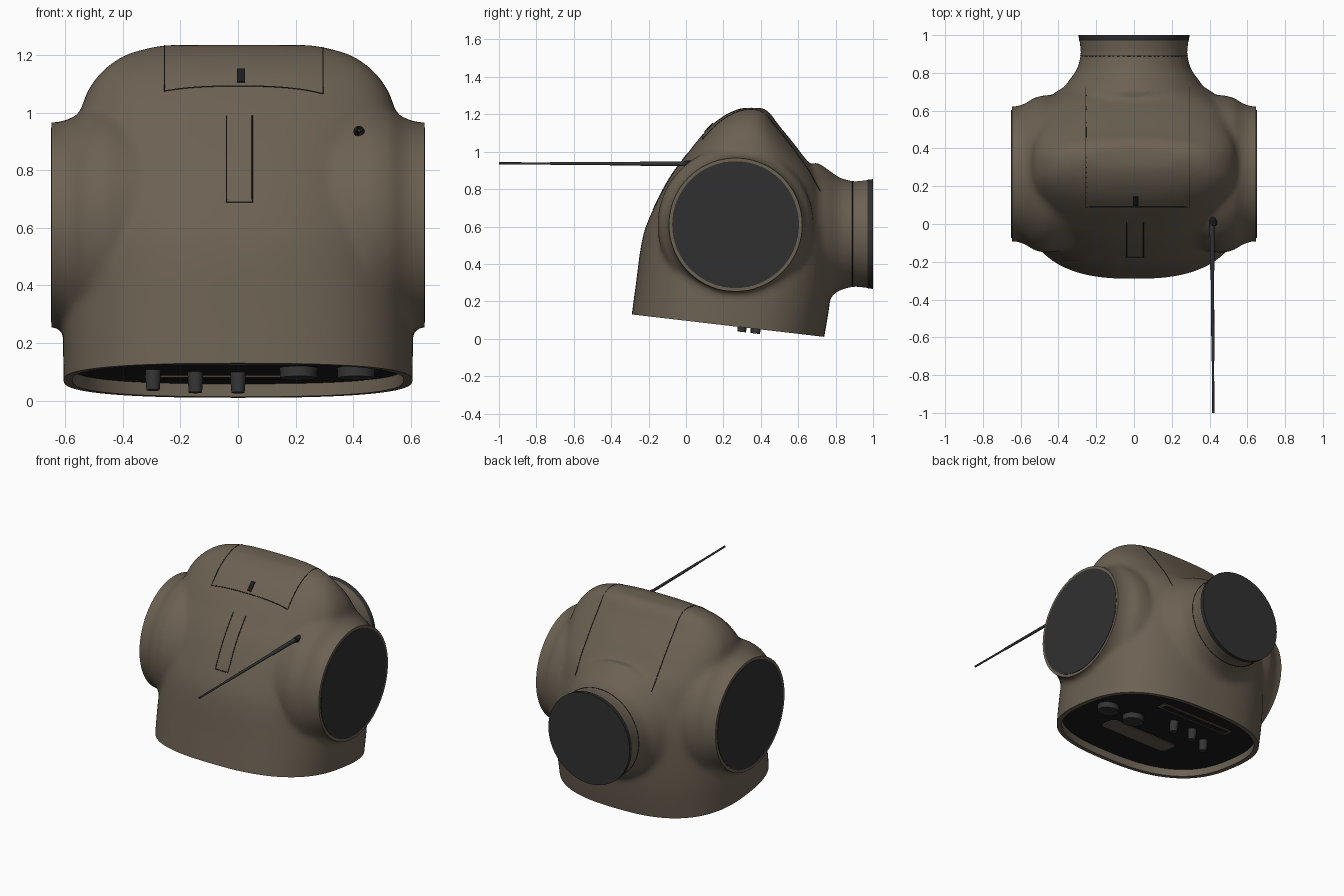
import bpy, bmesh, math
from mathutils import Vector
from mathutils.bvhtree import BVHTree

cube = bpy.data.objects.get("Cube")
if cube:
    bpy.data.objects.remove(cube, do_unlink=True)


def material(name, rgb):
    m = bpy.data.materials.new(name)
    m.use_nodes = True
    m.diffuse_color = (*rgb, 1)
    bsdf = m.node_tree.nodes["Principled BSDF"]
    bsdf.inputs["Base Color"].default_value = (*rgb, 1)
    bsdf.inputs["Roughness"].default_value = 0.7
    return m


BROWN = material("shell brown", (0.15, 0.12, 0.086))
DARK = material("disc charcoal", (0.03, 0.03, 0.03))
BLACK = material("base black", (0.012, 0.012, 0.012))
METAL = material("knob grey", (0.035, 0.035, 0.037))


def loft(bm, rings):
    """Skin a closed solid through equal-sized rings of points."""
    rows = [[bm.verts.new(p) for p in ring] for ring in rings]
    n = len(rows[0])
    for a, b in zip(rows, rows[1:]):
        for i in range(n):
            j = (i + 1) % n
            bm.faces.new((a[i], a[j], b[j], b[i]))
    bm.faces.new(rows[0][::-1])
    bm.faces.new(rows[-1])


def rings_on_axis(base, axis, profile, n=64):
    """Circles along an axis; profile holds (distance, radius) pairs."""
    base, axis = Vector(base), Vector(axis).normalized()
    u = axis.orthogonal().normalized()
    v = axis.cross(u)
    turn = [i * math.tau / n for i in range(n)]
    return [[base + axis * d + (u * math.cos(t) + v * math.sin(t)) * r for t in turn]
            for d, r in profile]


def finish(name, bm, *mats):
    bmesh.ops.recalc_face_normals(bm, faces=bm.faces)
    me = bpy.data.meshes.new(name)
    bm.to_mesh(me)
    bm.free()
    ob = bpy.data.objects.new(name, me)
    bpy.context.collection.objects.link(ob)
    for m in mats:
        me.materials.append(m)
    bpy.ops.object.select_all(action="DESELECT")
    ob.select_set(True)
    bpy.context.view_layer.objects.active = ob
    bpy.ops.object.shade_smooth_by_angle(angle=math.radians(35))
    return ob


def turned(name, base, axis, profile, mat, n=64):
    bm = bmesh.new()
    loft(bm, rings_on_axis(base, axis, profile, n))
    return finish(name, bm, mat)


def spline(keys, steps=5):
    """Catmull-Rom interpolation of tuples."""
    k = [Vector(p) for p in keys]
    k = [k[0]] + k + [k[-1]]
    out = []
    for a, b, c, d in zip(k, k[1:], k[2:], k[3:]):
        for s in range(steps):
            t = s / steps
            out.append(0.5 * (2 * b + (c - a) * t + (2 * a - 5 * b + 4 * c - d) * t ** 2
                              + (3 * b - a - 3 * c + d) * t ** 3))
    return out + [k[-1]]


def section(z, front, back, half):
    """Rounded, slightly square horizontal section."""
    pts = []
    for i in range(72):
        c, s = math.cos(i * math.tau / 72), math.sin(i * math.tau / 72)
        x = math.copysign(abs(c) ** (2 / 2.6), c) * half
        y = math.copysign(abs(s) ** (2 / 2.6), s) * (back - front) / 2
        pts.append((x, (front + back) / 2 + y, z))
    return pts


# Shell: height, front, back and half width of each section
SECTIONS = [(-0.15, -0.325, 0.71, 0.6), (0.13, -0.29, 0.76, 0.607), (0.3, -0.267, 0.78, 0.605),
            (0.5, -0.24, 0.79, 0.59), (0.63, -0.203, 0.78, 0.58), (0.84, -0.1, 0.72, 0.565),
            (0.98, 0.0, 0.625, 0.55), (1.07, 0.07, 0.555, 0.525), (1.15, 0.145, 0.49, 0.465),
            (1.205, 0.225, 0.45, 0.38), (1.235, 0.3, 0.41, 0.26)]
SIDE = (0, 0.265, 0.61)
NECK = (0, 0, 0.56)
bm = bmesh.new()
loft(bm, [section(*k) for k in spline(SECTIONS)])
for sx in (-1, 1):
    loft(bm, rings_on_axis(SIDE, (sx, 0, 0), [(0.3, 0.39), (0.46, 0.42), (0.53, 0.405),
         (0.57, 0.375), (0.62, 0.357), (0.76, 0.355)]))
loft(bm, rings_on_axis(NECK, (0, 1, 0), [(0.45, 0.3), (0.7, 0.385), (0.76, 0.345),
     (0.82, 0.3), (0.9, 0.28), (1.0, 0.293), (1.1, 0.3)]))
shell = finish("shell", bm, BROWN)
remesh = shell.modifiers.new("merge", "REMESH")
remesh.mode = "VOXEL"
remesh.voxel_size = 0.018
soften = shell.modifiers.new("soften", "SMOOTH")
soften.factor = 0.5
soften.iterations = 8
bpy.context.view_layer.update()
evaluated = shell.evaluated_get(bpy.context.evaluated_depsgraph_get())
bm = bmesh.new()
bm.from_mesh(evaluated.to_mesh())
evaluated.to_mesh_clear()
bpy.data.objects.remove(shell, do_unlink=True)


def slice_flat(point, normal):
    """Cut the shell with a plane and cap the opening."""
    geom = bm.verts[:] + bm.edges[:] + bm.faces[:]
    cut = bmesh.ops.bisect_plane(bm, geom=geom, plane_co=point, plane_no=normal, clear_outer=True)
    ring = [v for v in cut["geom_cut"] if isinstance(v, bmesh.types.BMVert)]
    bmesh.ops.remove_doubles(bm, verts=ring, dist=0.005)
    edges = [e for e in bm.edges if e.is_boundary]
    return bmesh.ops.contextual_create(bm, geom=edges)["faces"]


# Trim the side ports, the neck and the slanted underside
SLOPE = -0.1165
DOWN = Vector((0, SLOPE, -1)).normalized()
DEPTH = 0.045


def under(x, y, lift=DEPTH):
    return Vector((x, y, 0.13 + SLOPE * (y + 0.29))) - DOWN * lift


for sx in (-1, 1):
    slice_flat((sx * 0.647, 0, 0), (sx, 0, 0))
slice_flat((0, 0.976, 0), (0, 1, 0))
base = slice_flat(under(0, 0, 0), DOWN)

# Recessed base inside a thin rim
bmesh.ops.inset_region(bm, faces=base, thickness=0.03, use_even_offset=False)
walls = bmesh.ops.extrude_face_region(bm, geom=base)
floor = [f for f in walls["geom"] if isinstance(f, bmesh.types.BMFace)]
bmesh.ops.delete(bm, geom=[f for f in base if f.is_valid], context="FACES_ONLY")
bmesh.ops.translate(bm, verts=list({v for f in floor for v in f.verts}), vec=-DOWN * DEPTH)
for f in bm.faces:
    f.material_index = 0
for f in floor:
    f.material_index = 1
tree = BVHTree.FromBMesh(bm)
finish("shell", bm, BROWN, BLACK)

# Discs closing the ports and the neck
for side, sx in (("left", 1), ("right", -1)):
    turned(side + "_port_disc", SIDE, (sx, 0, 0), [(0.642, 0.339), (0.65, 0.339)], DARK)
turned("neck_disc", NECK, (0, 1, 0), [(0.97, 0.288), (0.976, 0.292), (1.0, 0.293)], DARK)


def seam(name, rays, closed=False):
    """Thin dark line laid on the shell where the rays hit."""
    hits = [tree.ray_cast(Vector(o), Vector(d))[0] for o, d in rays]
    hits = [h for h in hits if h]
    cu = bpy.data.curves.new(name, "CURVE")
    cu.dimensions = "3D"
    cu.bevel_depth = 0.0025
    cu.bevel_resolution = 0
    sp = cu.splines.new("POLY")
    sp.points.add(len(hits) - 1)
    for p, h in zip(sp.points, hits):
        p.co = (*h, 1)
    sp.use_cyclic_u = closed
    cu.materials.append(BLACK)
    bpy.context.collection.objects.link(bpy.data.objects.new(name, cu))


def along(corners, steps=24):
    pts = [Vector(c) for c in corners]
    return [a.lerp(b, i / steps) for a, b in zip(pts, pts[1:]) for i in range(steps + 1)]


# Panel seams on the crown, front and neck
top = along([(-0.255, 0.72), (-0.255, 0.09), (0.295, 0.09), (0.295, 0.72)])
seam("crown_panel_seam", [((p.x, p.y, 3), (0, 0, -1)) for p in top])
front = along([(-0.04, 0.99), (-0.04, 0.69), (0.05, 0.69), (0.05, 0.99)])
seam("front_panel_seam", [((p.x, -3, p.y), (0, 1, 0)) for p in front])
around = [Vector((math.cos(i * math.tau / 64), 0, math.sin(i * math.tau / 64))) for i in range(64)]
seam("neck_seam", [(Vector((0, 0.89, 0.56)) + d * 0.5, -d) for d in around], True)


def plate(name, centre, normal, size, mat, corner=0.0):
    """Thin plate lying square to a normal, width kept along x."""
    bm = bmesh.new()
    bmesh.ops.create_cube(bm, size=1)
    bmesh.ops.scale(bm, verts=bm.verts, vec=size)
    if corner:
        upright = [e for e in bm.edges if abs(e.verts[0].co.z - e.verts[1].co.z) > size[2] / 2]
        bmesh.ops.bevel(bm, geom=upright, offset=corner, segments=6, affect="EDGES", profile=0.5)
    ob = finish(name, bm, mat)
    ob.rotation_euler.x = math.atan2(-normal.y, normal.z)
    ob.location = centre


# Small latch slot near the crown
spot, normal, _, _ = tree.ray_cast(Vector((0.01, -3, 1.128)), Vector((0, 1, 0)))
plate("latch_slot", spot, normal, (0.028, 0.065, 0.009), BLACK)

# Antenna
tip, root = Vector((0.42, -1, 0.938)), Vector((0.413, 0.03, 0.935))
turned("antenna_rod", root, tip - root, [(0, 0.013), (0.27, 0.012), (0.28, 0.009),
       (0.75, 0.008), (0.76, 0.006), ((tip - root).length, 0.006)], METAL, 16)
spot = tree.ray_cast(Vector((0.42, -3, 0.935)), Vector((0, 1, 0)))[0]
turned("antenna_socket", spot, (0, -1, 0), [(-0.03, 0.019), (0.012, 0.019), (0.02, 0.014)], BLACK, 24)

# Underside controls
for i, (x, y) in enumerate([(-0.295, 0.3), (-0.148, 0.37), (0, 0.375)]):
    turned(f"thin_knob_{i + 1}", under(x, y), DOWN, [(-0.005, 0.027), (0.03, 0.026), (0.07, 0.023)],
           METAL, 24)
for i, x in enumerate((0.21, 0.41)):
    turned(f"wide_knob_{i + 1}", under(x, 0.24), DOWN, [(-0.005, 0.066), (0.035, 0.064)], METAL, 40)
plate("label_plate", under(0.02, 0.06), DOWN, (0.5, 0.13, 0.009), BROWN, 0.03)
plate("slot_frame", under(-0.06, 0.5), DOWN, (0.53, 0.07, 0.009), BROWN)
plate("slot_opening", under(-0.06, 0.5, DEPTH - 0.002), DOWN, (0.49, 0.04, 0.009), BLACK)
